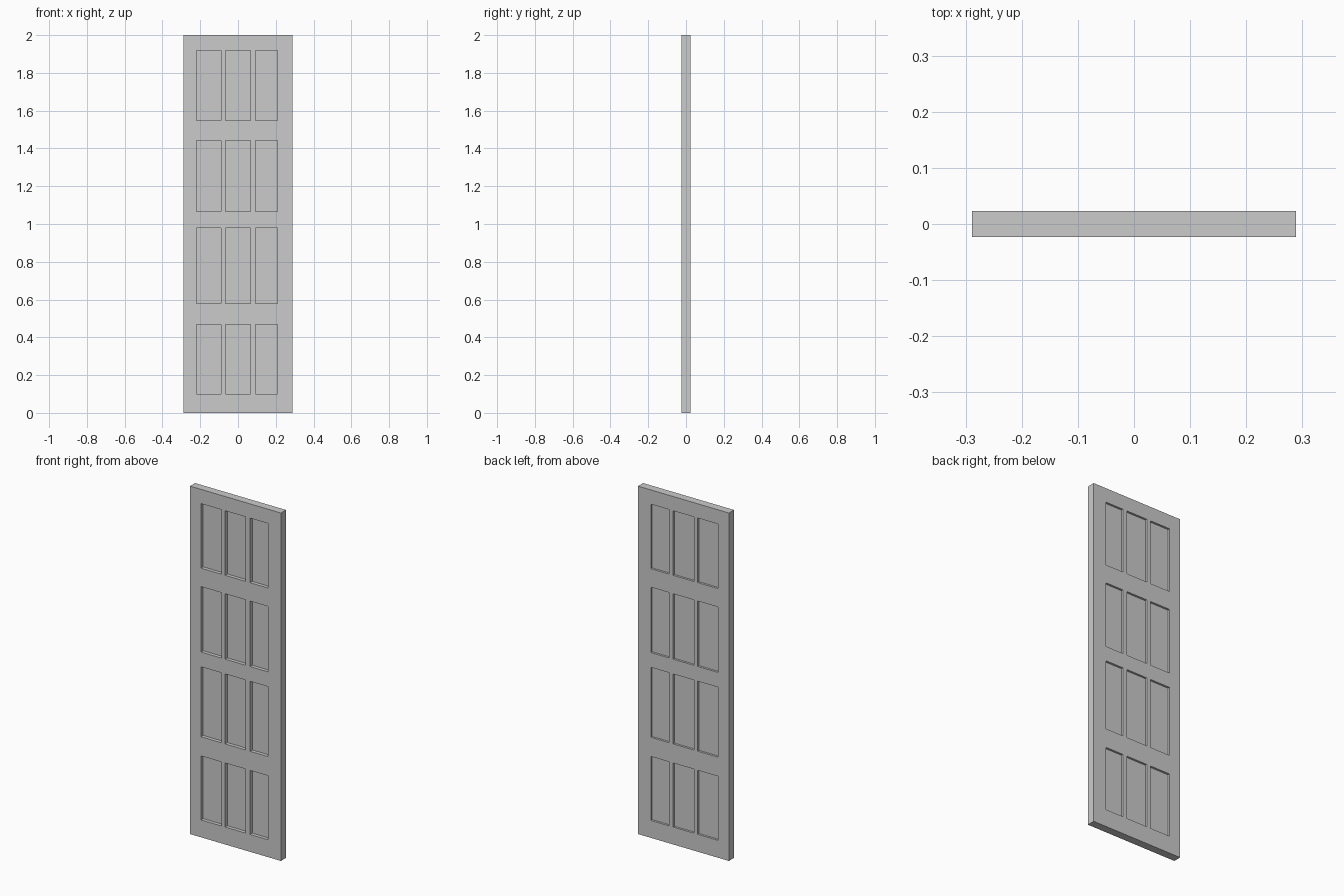
import bpy, bmesh
from mathutils import Matrix, Vector

if "Cube" in bpy.data.objects:
    bpy.data.objects.remove(bpy.data.objects["Cube"])

W, T, H = 0.578, 0.046, 2.0          # door width, thickness, height
COLS = [(-0.219, -0.09), (-0.066, 0.065), (0.093, 0.208)]
ROWS = [(0.10, 0.468), (0.578, 0.98), (1.065, 1.441), (1.547, 1.918)]
FRONT_DEPTH, BACK_DEPTH = 0.02, 0.012

# Solid door slab
bm = bmesh.new()
bmesh.ops.create_cube(bm, size=1, matrix=Matrix.Translation((0, 0, H / 2))
                      @ Matrix.Diagonal((W, T, H, 1)))


def cut(point, normal):
    bmesh.ops.bisect_plane(bm, geom=bm.verts[:] + bm.edges[:] + bm.faces[:],
                           plane_co=point, plane_no=normal)


# Slice the slab along the stiles and rails
for pair in COLS:
    for x in pair:
        cut((x, 0, 0), (1, 0, 0))
for pair in ROWS:
    for z in pair:
        cut((0, 0, z), (0, 0, 1))
bm.normal_update()


def inside(v, spans):
    return any(a < v < b for a, b in spans)


# Sink the twelve panels on both sides
panels = []
for f in bm.faces:
    c = f.calc_center_median()
    if abs(f.normal.y) > 0.9 and inside(c.x, COLS) and inside(c.z, ROWS):
        panels.append((f, f.normal.copy()))
for f, n in panels:
    sunk = bmesh.ops.extrude_face_region(bm, geom=[f])["geom"]
    verts = [g for g in sunk if isinstance(g, bmesh.types.BMVert)]
    bmesh.ops.translate(bm, verts=verts,
                        vec=-n * (FRONT_DEPTH if n.y < 0 else BACK_DEPTH))
    if f.is_valid:
        bm.faces.remove(f)
bmesh.ops.recalc_face_normals(bm, faces=bm.faces[:])

mesh = bpy.data.meshes.new("panel_door")
bm.to_mesh(mesh)
bm.free()
door = bpy.data.objects.new("panel_door", mesh)
bpy.context.collection.objects.link(door)
